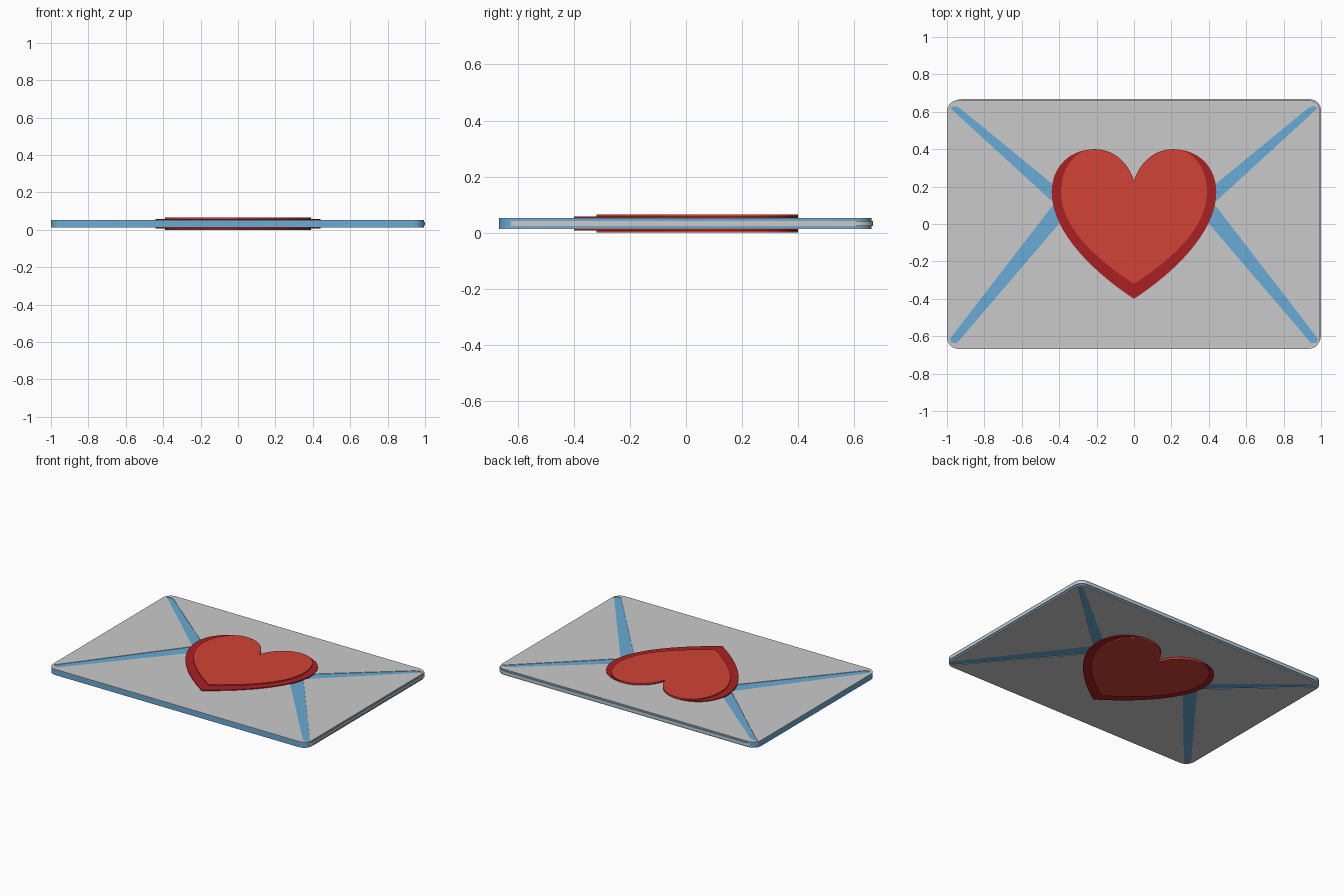
import bpy, bmesh, math
from mathutils import Vector
from mathutils.geometry import interpolate_bezier

cube = bpy.data.objects.get("Cube")
if cube:
    bpy.data.objects.remove(cube, do_unlink=True)


def material(name, rgb):
    m = bpy.data.materials.new(name)
    m.use_nodes = True
    m.diffuse_color = (*rgb, 1)
    m.node_tree.nodes["Principled BSDF"].inputs["Base Color"].default_value = (*rgb, 1)
    return m


GREY = material("paper grey", (0.59, 0.59, 0.59))
BLUE = material("fold blue", (0.14, 0.41, 0.67))
RED = material("heart red", (0.64, 0.055, 0.037))
DARK = material("heart dark red", (0.41, 0.014, 0.016))


def prism(name, outlines, z0, z1, mat=None):
    """Extrude flat outlines from z0 up to z1 as one object."""
    bm = bmesh.new()
    for pts in outlines:
        face = bm.faces.new([bm.verts.new((x, y, z0)) for x, y in pts])
        ext = bmesh.ops.extrude_face_region(bm, geom=[face])
        for v in ext["geom"]:
            if isinstance(v, bmesh.types.BMVert):
                v.co.z = z1
    bmesh.ops.recalc_face_normals(bm, faces=bm.faces)
    mesh = bpy.data.meshes.new(name)
    bm.to_mesh(mesh)
    bm.free()
    ob = bpy.data.objects.new(name, mesh)
    bpy.context.collection.objects.link(ob)
    if mat:
        mesh.materials.append(mat)
    return ob


def smooth(ob):
    bpy.ops.object.select_all(action="DESELECT")
    ob.select_set(True)
    bpy.context.view_layer.objects.active = ob
    bpy.ops.object.shade_smooth_by_angle(angle=math.radians(35))


def rounded_rect(x0, x1, y0, y1, r=0.06, steps=8):
    centres = [(x1 - r, y1 - r), (x0 + r, y1 - r), (x0 + r, y0 + r), (x1 - r, y0 + r)]
    pts = []
    for q, (cx, cy) in enumerate(centres):
        for i in range(steps + 1):
            a = math.pi / 2 * (q + i / steps)
            pts.append((cx + r * math.cos(a), cy + r * math.sin(a)))
    return pts


def heart(width, tip, shoulder, belly):
    """Mirrored heart outline from three curves on its right half."""
    curves = [
        [(0, 0.23), (0.03, 0.33), (0.11, 0.4), (0.21, 0.4)],
        [(0.21, 0.4), (shoulder, 0.4), (width, 0.31), (width, 0.17)],
        [(width, 0.17), (width, belly), (0.2, tip + 0.13), (0, tip)],
    ]
    half = []
    for c in curves:
        pts = interpolate_bezier(*[Vector((*p, 0)) for p in c], 17)
        half += [(p.x, p.y) for p in pts[:-1]]
    half.append((0, tip))
    return half + [(-x, y) for x, y in reversed(half[1:-1])]


# Blue envelope body with a grey letter peeking out of the left and back edges
MID = 0.033
body = rounded_rect(-1, 0.995, -0.667, 0.662)
smooth(prism("envelope_body", [body], MID - 0.017, MID + 0.017, BLUE))
letter = rounded_rect(-0.985, 1, -0.655, 0.667)
smooth(prism("inner_letter", [letter], MID - 0.009, MID + 0.009, GREY))

# Tapered fold gaps, widening toward the heart
upper = [(0.42, 0.2), (0.925, 0.615), (0.955, 0.63), (0.985, 0.622), (0.428, 0.112)]
lower = [(0.385, 0.02), (0.945, -0.635), (0.975, -0.635), (0.985, -0.615), (0.428, 0.108)]
gaps = [upper, lower] + [[(-x, y) for x, y in s] for s in (upper, lower)]
cutter = prism("fold_cutter", gaps, -0.1, 0.2)
cutter.hide_render = True
cutter.hide_viewport = True

# Grey paper panels on both faces, opened along the folds
for side, name in ((1, "top_paper"), (-1, "bottom_paper")):
    paper = prism(name, [body], MID + side * 0.017, MID + side * 0.02, GREY)
    smooth(paper)
    cut = paper.modifiers.new("folds", "BOOLEAN")
    cut.operation = "DIFFERENCE"
    cut.solver = "EXACT"
    cut.object = cutter

# Heart seal through the envelope: dark border and raised centre
smooth(prism("heart_border", [heart(0.44, -0.4, 0.34, -0.05)], MID - 0.025, MID + 0.025, DARK))
smooth(prism("heart_centre", [heart(0.39, -0.32, 0.31, -0.02)], 0, MID * 2 - 0.001, RED))
